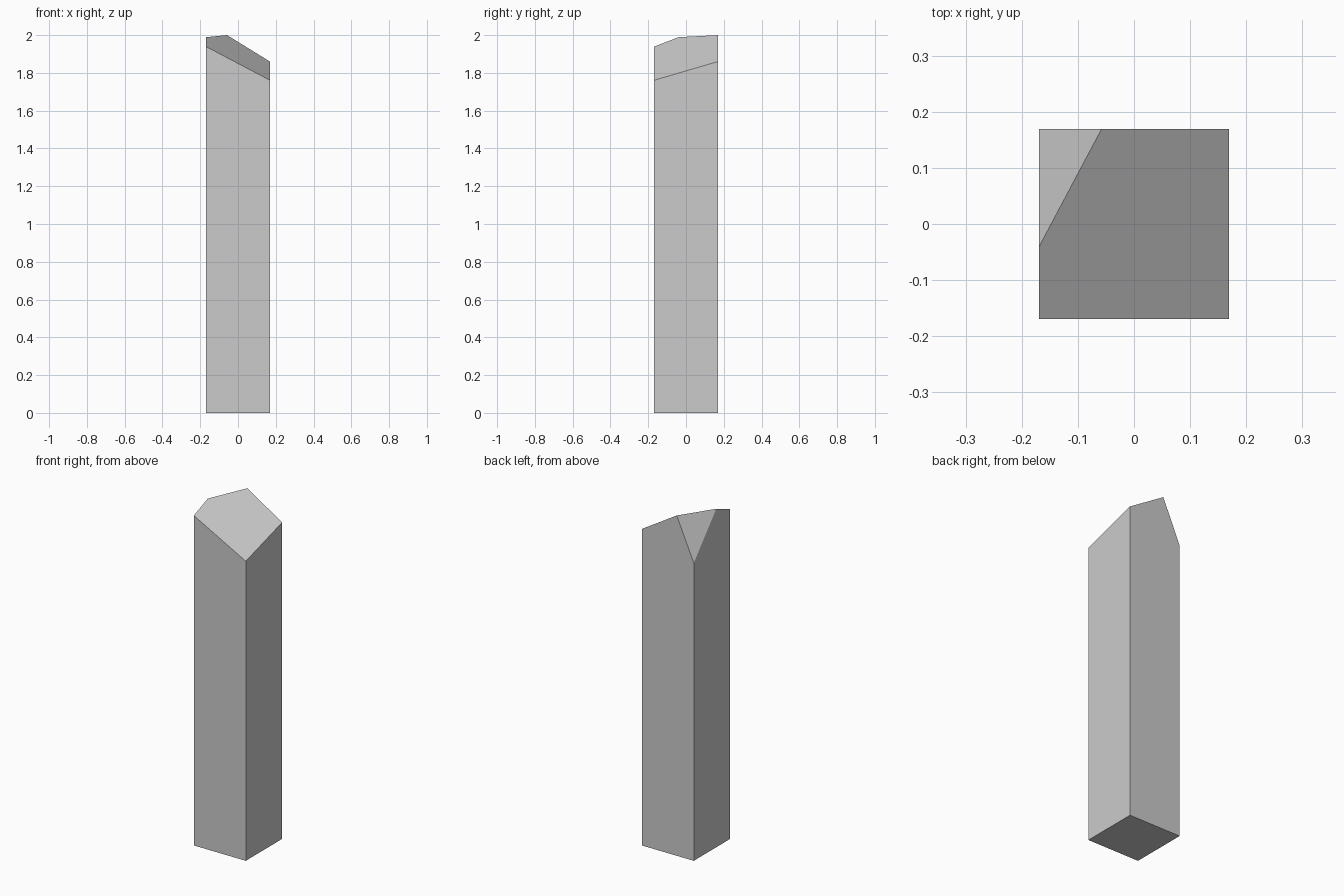
import bpy
import bmesh

if "Cube" in bpy.data.objects:
    bpy.data.objects.remove(bpy.data.objects["Cube"])

H = 0.169  # half width of the square shaft

# Square footprint, counter-clockwise from front left, with slanted corner heights
corners = [(-H, -H, 1.939), (H, -H, 1.761), (H, H, 1.86), (-H, H, 1.75)]

bm = bmesh.new()
base = [bm.verts.new((x, y, 0)) for x, y, z in corners]
top = [bm.verts.new(c) for c in corners]

# Peak points where the back-left corner is chipped away
back_peak = bm.verts.new((-0.058, H, 2.0))
left_peak = bm.verts.new((-H, -0.04, 1.989))
extra = {2: [back_peak], 3: [left_peak]}

# Underside and four walls
bm.faces.new(base[::-1])
for i in range(4):
    j = (i + 1) % 4
    bm.faces.new([base[i], base[j], top[j]] + extra.get(i, []) + [top[i]])

# Main slanted top and the small chipped facet
bm.faces.new([top[0], top[1], top[2], back_peak, left_peak])
bm.faces.new([back_peak, top[3], left_peak])
bmesh.ops.recalc_face_normals(bm, faces=bm.faces)

mesh = bpy.data.meshes.new("stone_pillar")
bm.to_mesh(mesh)
bm.free()
pillar = bpy.data.objects.new("stone_pillar", mesh)
bpy.context.collection.objects.link(pillar)
